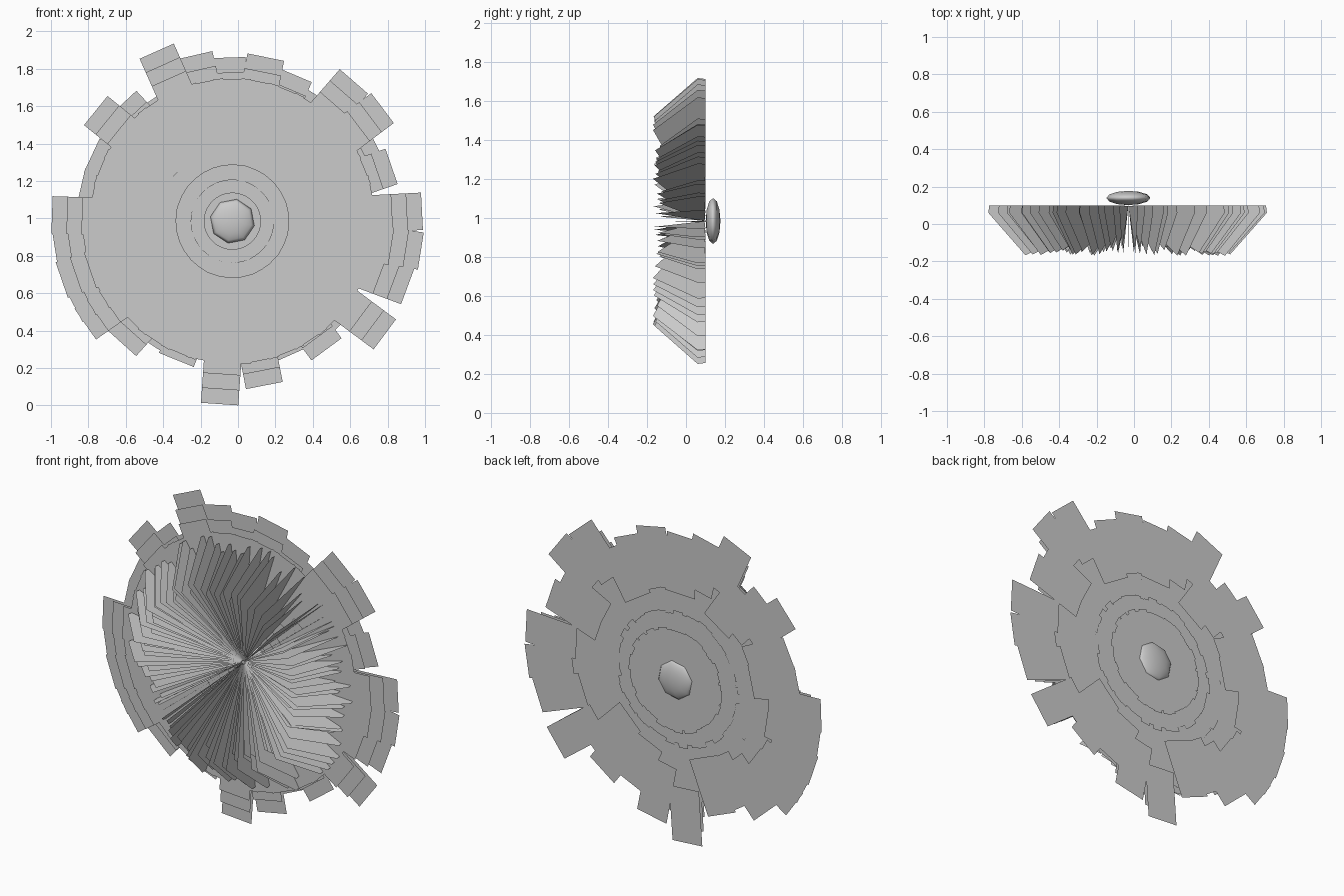
import bpy, bmesh, random
from math import sin, cos, radians, tau

if "Cube" in bpy.data.objects:
    bpy.data.objects.remove(bpy.data.objects["Cube"])

random.seed(4)
CX, CZ = -0.03, 0.985


def make_object(name, bm):
    me = bpy.data.meshes.new(name)
    bm.to_mesh(me)
    bm.free()
    ob = bpy.data.objects.new(name, me)
    bpy.context.collection.objects.link(ob)
    return ob


def place(a, r, t, y):
    """Radial r and tangential t at angle a, in the plane at depth y."""
    return (CX + r * cos(a) - t * sin(a), y, CZ + r * sin(a) + t * cos(a))


def plank_layer(name, y, planks, half=0.1):
    """Overlapping flat strips: (angle, inner radius, outer radius)."""
    bm = bmesh.new()
    for a, r0, r1 in planks:
        yy = y + random.uniform(-.001, .001)
        pts = [(r0, -half), (r1, -half), (r1, half), (r0, half)]
        bm.faces.new([bm.verts.new(place(a, r, t, yy)) for r, t in pts])
    return make_object(name, bm)


# Outer strips: angle in degrees and reach
rim = [(114, .995), (103, .91), (92, .875), (78.5, .895), (67, .85), (49, .99),
       (37, 1.005), (27, .87), (19, .90), (3, 1.015), (-9, 1.02), (-20.5, 1.0),
       (-36.6, 1.015), (-53.7, .85), (-66, .78), (-79, .895), (-94, .98),
       (-112, .80), (-123, .79), (-132, .88), (-145, .96), (-152, .96),
       (-161, .965), (-171, .96), (178, .965), (167, .83), (155, .83),
       (141, .94), (133, .86), (124, .78), (58, .81), (-45, .80)]

# Three staggered rim layers, the farthest-reaching one at the back
for i, (y, cut) in enumerate([(.09, .16), (.105, .08), (.127, 0)]):
    planks = []
    for a, r in rim:
        end = max(r - cut, .72)
        planks.append((radians(a), end - .36 + .06 * random.random(), end))
    if i < 2:
        planks += [(tau * k / 32, .50 - .05 * i, .76 - .03 * i) for k in range(32)]
    plank_layer(f"rim_strips_{i + 1}", y, planks)

# Inner strip rings: depth, outer radius, hole radius, count, jitter, half width
rings = [(.097, .70, .30, 32, .04, .1), (.109, .60, .26, 40, .03, .08),
         (.114, .50, .22, 60, .015, .04), (.122, .40, .15, 60, .015, .03),
         (.145, .305, .09, 60, .012, .03)]
for i, (y, r, hole, n, jit, half) in enumerate(rings):
    planks = [(tau * (k + random.random() * .5) / n, hole, r + random.uniform(-jit, jit))
              for k in range(n)]
    plank_layer(f"inner_strips_{i + 1}", y, planks, half)

# Upright radial fins forming the bowl on the front
bm = bmesh.new()
N = 110
for k in range(N):
    a = tau * (k + random.uniform(-.6, .6)) / N
    s = random.uniform(.84, 1.04)
    prof = [(0.01, .095), (.54 * s, .095 - .255 * s), (.735 * s, .06), (.73 * s, .1)]
    bm.faces.new([bm.verts.new(place(a, r, 0, y)) for r, y in prof])
make_object("front_fins", bm)

# Flattened central hub
bpy.ops.mesh.primitive_uv_sphere_add(segments=8, ring_count=6, radius=1,
                                     location=(CX, .139, CZ), rotation=(tau / 4, .2, 0))
hub = bpy.context.object
hub.name = "hub"
hub.scale = (.12, .12, .038)
bpy.ops.object.shade_smooth()
